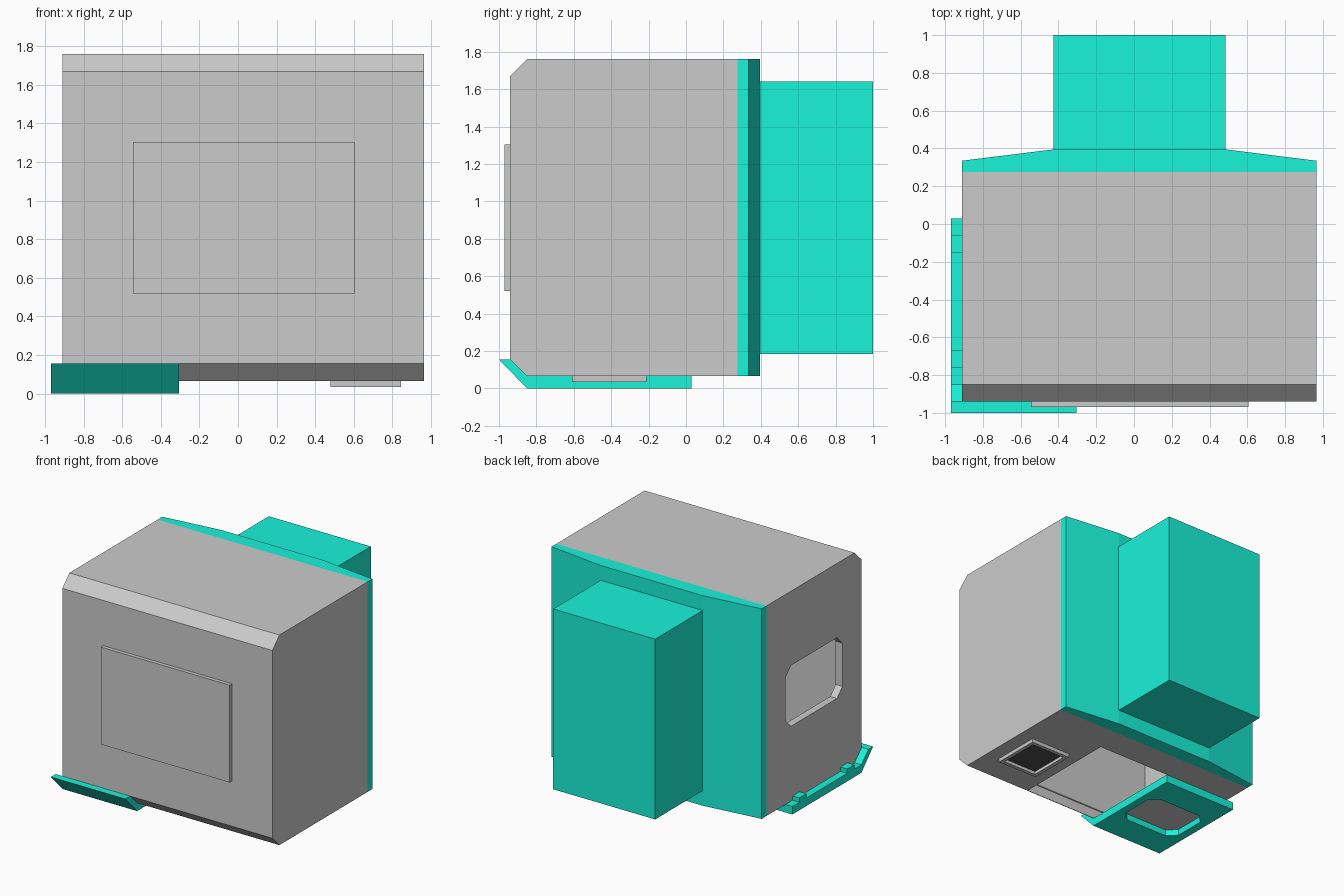
import bpy, bmesh
from mathutils import Vector

if "Cube" in bpy.data.objects:
    bpy.data.objects.remove(bpy.data.objects["Cube"])

teal = bpy.data.materials.new("teal")
teal.diffuse_color = (0.01, 0.9, 0.7, 1)
teal.use_nodes = True
teal.node_tree.nodes["Principled BSDF"].inputs["Base Color"].default_value = teal.diffuse_color
dark = bpy.data.materials.new("dark")
dark.diffuse_color = (0.08, 0.08, 0.08, 1)
dark.use_nodes = True
dark.node_tree.nodes["Principled BSDF"].inputs["Base Color"].default_value = dark.diffuse_color


def prism(name, pts, axis, lo, hi, mat=None):
    """Extrude a 2D profile along an axis; the points use the other two axes in order."""
    def place(p, d):
        c = list(p)
        c.insert("xyz".index(axis), d)
        return Vector(c)
    bm = bmesh.new()
    a = [bm.verts.new(place(p, lo)) for p in pts]
    b = [bm.verts.new(place(p, hi)) for p in pts]
    bm.faces.new(a)
    bm.faces.new(b)
    for i in range(len(pts)):
        j = (i + 1) % len(pts)
        bm.faces.new((a[i], a[j], b[j], b[i]))
    bmesh.ops.recalc_face_normals(bm, faces=bm.faces)
    me = bpy.data.meshes.new(name)
    bm.to_mesh(me)
    bm.free()
    if mat:
        me.materials.append(mat)
    ob = bpy.data.objects.new(name, me)
    bpy.context.collection.objects.link(ob)
    return ob


def box(name, x, y, z, mat=None):
    return prism(name, [(x[0], y[0]), (x[1], y[0]), (x[1], y[1]), (x[0], y[1])], "z", *z, mat)


def octagon(u0, u1, v0, v1, c):
    return [(u0 + c, v0), (u1 - c, v0), (u1, v0 + c), (u1, v1 - c),
            (u1 - c, v1), (u0 + c, v1), (u0, v1 - c), (u0, v0 + c)]


def cut(ob, *cutters):
    for c in cutters:
        c.hide_render = True
        m = ob.modifiers.new("cut", "BOOLEAN")
        m.operation, m.solver, m.object = "DIFFERENCE", "EXACT", c
    bpy.context.view_layer.update()
    ev = ob.evaluated_get(bpy.context.evaluated_depsgraph_get())
    me = bpy.data.meshes.new_from_object(ev)
    ob.modifiers.clear()
    ob.data = me
    for c in cutters:
        bpy.data.objects.remove(c)


def shell_profile(t, k):
    """Side profile with chamfered front edges, inset by t."""
    y0, y1, z0, z1 = -0.94 + t, 0.275 - t, 0.065 + t, 1.76 - t
    return [(y0 + k, z0), (y1, z0), (y1, z1), (y0 + k, z1), (y0, z1 - k), (y0, z0 + k)]


# Hollow casing with a side window and an opening in the floor
casing = prism("casing", shell_profile(0, 0.09), "x", -0.91, 0.965)
cut(casing,
    prism("cavity", shell_profile(0.06, 0.055), "x", -0.85, 0.905),
    prism("window_cutter", octagon(-0.695, 0.03, 0.67, 1.16, 0.07), "x", -1.0, -0.8),
    box("floor_cutter", (-0.85, 0.36), (-0.845, 0.03), (0.0, 0.2)))

# Raised front panel
box("front_panel", (-0.545, 0.605), (-0.97, -0.94), (0.52, 1.305))

# Back plate with tapered sides, and rear box
prism("back_plate", [(-0.91, 0.275), (0.965, 0.275), (0.965, 0.335),
                     (0.485, 0.395), (-0.425, 0.395), (-0.91, 0.335)], "z", 0.065, 1.76, teal)
box("rear_box", (-0.425, 0.485), (0.395, 1.0), (0.185, 1.64), teal)

# Outlet frame under the floor with dark recess
frame = box("outlet_frame", (0.48, 0.845), (-0.61, -0.21), (0.035, 0.065))
cut(frame, box("frame_cutter", (0.51, 0.815), (-0.58, -0.24), (0.0, 0.1)))
box("outlet_recess", (0.51, 0.815), (-0.58, -0.24), (0.06, 0.064), dark)

# Bent corner bracket with an octagonal recess below
bracket = prism("bracket", [(-1.0, 0.155), (-0.85, 0.0), (0.03, 0.0), (0.03, 0.065),
                            (-0.85, 0.065), (-0.94, 0.155)], "x", -0.97, -0.305, teal)
cut(bracket, prism("bracket_cutter", octagon(-0.9, -0.37, -0.61, -0.21, 0.07), "z", -0.1, 0.1))
prism("bracket_pad", octagon(-0.9, -0.37, -0.61, -0.21, 0.07), "z", 0.05, 0.065)

# Small clips along the bracket's outer edge
for i, y in enumerate((-0.15, -0.76)):
    box(f"bracket_clip_{i + 1}", (-0.97, -0.91), (y, y + 0.09), (0.065, 0.1), teal)
